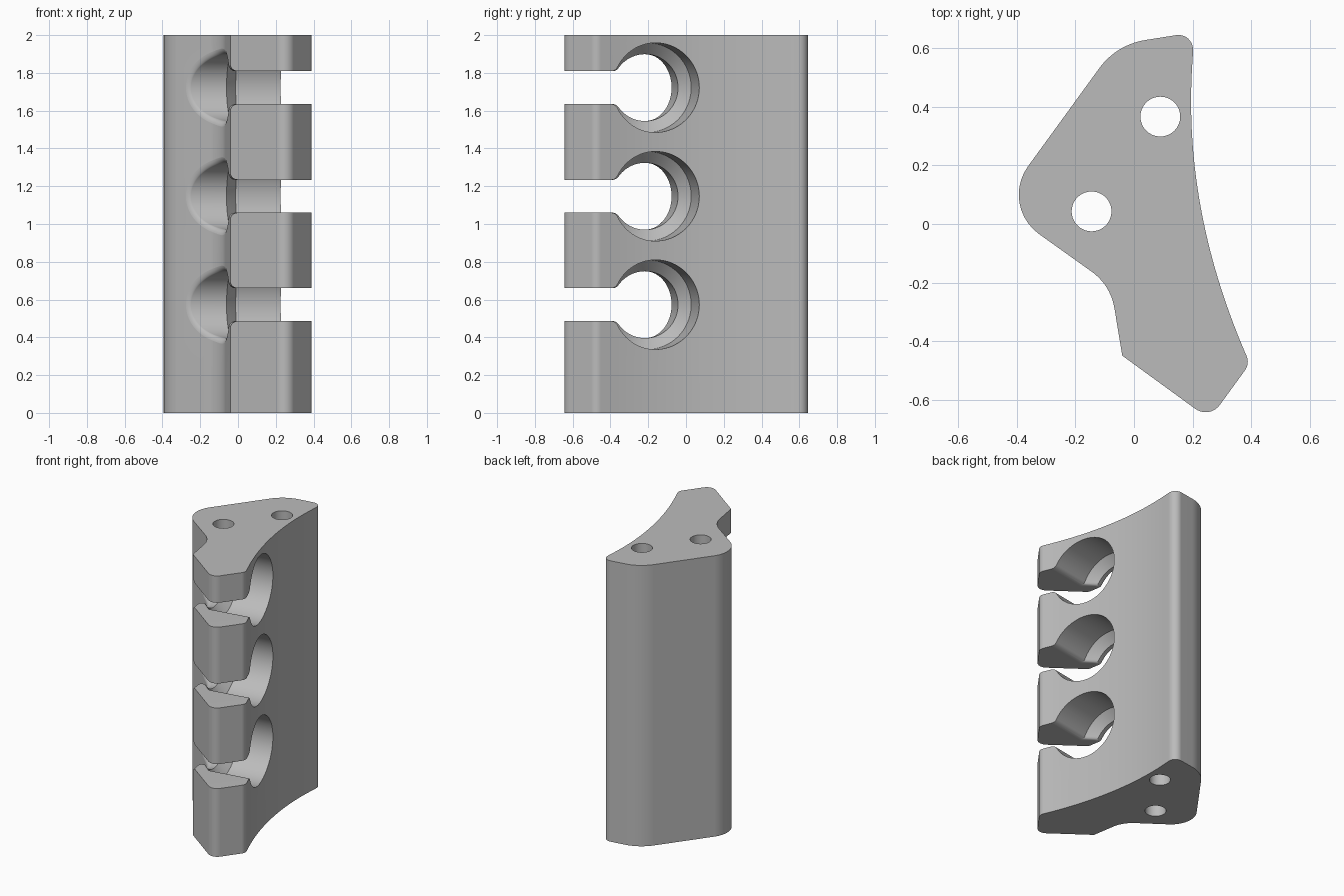
import bpy, bmesh, math
from mathutils import Vector

cube = bpy.data.objects.get("Cube")
if cube:
    bpy.data.objects.remove(cube, do_unlink=True)

grey = bpy.data.materials.new("plain_grey")
grey.use_nodes = True
grey.diffuse_color = (0.5, 0.5, 0.5, 1)
grey.node_tree.nodes["Principled BSDF"].inputs["Base Color"].default_value = (0.5, 0.5, 0.5, 1)


def rounded(corners, steps=10):
    """Closed outline from (x, y, radius) corners, each replaced by a tangent arc."""
    out = []
    for i, (x, y, r) in enumerate(corners):
        p = Vector((x, y))
        if r == 0:
            out.append(p)
            continue
        before = (Vector(corners[i - 1][:2]) - p).normalized()
        after = (Vector(corners[(i + 1) % len(corners)][:2]) - p).normalized()
        half = before.angle(after) / 2
        centre = p + (before + after).normalized() * (r / math.sin(half))
        start = (p + before * (r / math.tan(half)) - centre).normalized()
        end = (p + after * (r / math.tan(half)) - centre).normalized()
        sweep = start.angle(end)
        for k in range(steps + 1):
            a = sweep * k / steps
            out.append(centre + (start * math.sin(sweep - a) + end * math.sin(a))
                       * (r / math.sin(sweep)))
    return out


def loft(name, rings):
    """Solid through rings that share one point count."""
    bm = bmesh.new()
    rows = [[bm.verts.new(p) for p in ring] for ring in rings]
    n = len(rows[0])
    for a, b in zip(rows, rows[1:]):
        for i in range(n):
            j = (i + 1) % n
            bm.faces.new((a[i], a[j], b[j], b[i]))
    bm.faces.new(rows[0][::-1])
    bm.faces.new(rows[-1])
    bmesh.ops.recalc_face_normals(bm, faces=bm.faces[:])
    if bm.calc_volume(signed=True) < 0:
        bmesh.ops.reverse_faces(bm, faces=bm.faces[:])
    mesh = bpy.data.meshes.new(name)
    bm.to_mesh(mesh)
    bm.free()
    mesh.materials.append(grey)
    obj = bpy.data.objects.new(name, mesh)
    bpy.context.scene.collection.objects.link(obj)
    return obj


def prism(name, outline, z0, z1):
    return loft(name, [[(p[0], p[1], z) for p in outline] for z in (z0, z1)])


# Block: outline with a long hollow side, extruded upward
left_corner = (-0.46, 0.0625)
inner_corner = (-0.08, -0.209, 0.19)
lip_corner = (-0.04, -0.45, 0)
hollow = []
for k in range(25):
    y = -0.43 + k / 24
    hollow.append((0.195 + (y - 0.42) ** 2 / 4, y, 0))
corners = [lip_corner, (0.258, -0.667, 0.06), (0.396, -0.477, 0.05)] + hollow + [
    (0.205, 0.655, 0.05), (-0.06, 0.613, 0.24), (*left_corner, 0.165), inner_corner]
block = prism("holder_block", rounded(corners), 0, 2)

# Frame of the tilted bores: along the bore and across it
axis = Vector((1, 0.18)).normalized()
across = Vector((-axis.y, axis.x))
origin = Vector((0, -0.211))
SLOT, FILLET, JOIN = 0.087, 0.035, 0.04

# Outlet surface as depth along the bore for each position across it
edge = rounded([(*left_corner, 0), inner_corner, lip_corner])
surface = sorted(((p - origin).dot(across), (p - origin).dot(axis)) for p in edge)


def outlet(s):
    i = 0
    while i < len(surface) - 2 and s > surface[i + 1][0]:
        i += 1
    (s0, t0), (s1, t1) = surface[i], surface[i + 1]
    return t0 + (t1 - t0) * (s - s0) / (s1 - s0)


def keyhole(radius):
    """Round hole joined to a slot: list of (across, height, normal across, normal up)."""
    reach, up = radius + JOIN, SLOT + JOIN
    cs = -math.sqrt(reach ** 2 - up ** 2)
    phi = math.atan2(up, cs)
    half = [(-0.8, SLOT, 0, 1)]
    for k in range(9):
        a = -math.pi / 2 + (phi - math.pi / 2) * k / 8
        c, s = math.cos(a), math.sin(a)
        half.append((cs + JOIN * c, up + JOIN * s, -c, -s))
    for k in range(1, 32):
        a = phi * (1 - k / 32)
        c, s = math.cos(a), math.sin(a)
        half.append((radius * c, radius * s, c, s))
    tip = [(radius, 0, 1, 0)]
    return half + tip + [(s, -h, ns, -nh) for s, h, ns, nh in reversed(half)]


def place(s, h, t, z):
    p = origin + axis * t + across * s
    return (p.x, p.y, z + h)


# Keyhole cutters: rounded outlet, narrow neck, chamfer, wide inlet
cutters = []
neck, wide = keyhole(0.177), keyhole(0.237)
for z in (0.573, 1.147, 1.722):
    flare = []
    for k in range(8, -1, -1):
        theta = math.pi / 2 * k / 8
        ring = []
        for s, h, ns, nh in neck:
            f = FILLET * (1 - 0.6 * max(0, ns))
            d = f * (1 - math.cos(theta))
            s2 = s + ns * d
            t = outlet(s2) + f * (1 - math.sin(theta)) - (0.001 if k == 8 else 0)
            ring.append((s2, h + nh * d, t))
        flare.append(ring)
    far = [(s, h, -0.7) for s, h, t in flare[0]]
    stages = [far] + flare + [[(p[0], p[1], t) for p in shape]
                              for shape, t in ((neck, -0.03), (wide, 0.03), (wide, 0.7))]
    cutters.append(loft("keyhole_cutter", [[place(*p, z) for p in ring] for ring in stages]))

# Two upright screw holes
for x, y in ((-0.145, 0.043), (0.09, 0.367)):
    circle = [(x + 0.068 * math.cos(math.tau * k / 64), y + 0.068 * math.sin(math.tau * k / 64))
              for k in range(64)]
    cutters.append(prism("screw_hole_cutter", circle, -0.1, 2.1))

# Cut everything out, then drop the cutters
for cutter in cutters:
    cutter.hide_render = True
    mod = block.modifiers.new("cut", "BOOLEAN")
    mod.operation, mod.solver, mod.object = "DIFFERENCE", "EXACT", cutter
bpy.context.view_layer.update()
result = bpy.data.meshes.new_from_object(
    block.evaluated_get(bpy.context.evaluated_depsgraph_get()))
block.modifiers.clear()
block.data = result
for cutter in cutters:
    bpy.data.objects.remove(cutter, do_unlink=True)

# Smooth curves with crisp edges
bpy.ops.object.select_all(action="DESELECT")
block.select_set(True)
bpy.context.view_layer.objects.active = block
bpy.ops.object.shade_smooth_by_angle(angle=math.radians(30))
weighted = block.modifiers.new("even_shading", "WEIGHTED_NORMAL")
weighted.keep_sharp = True
